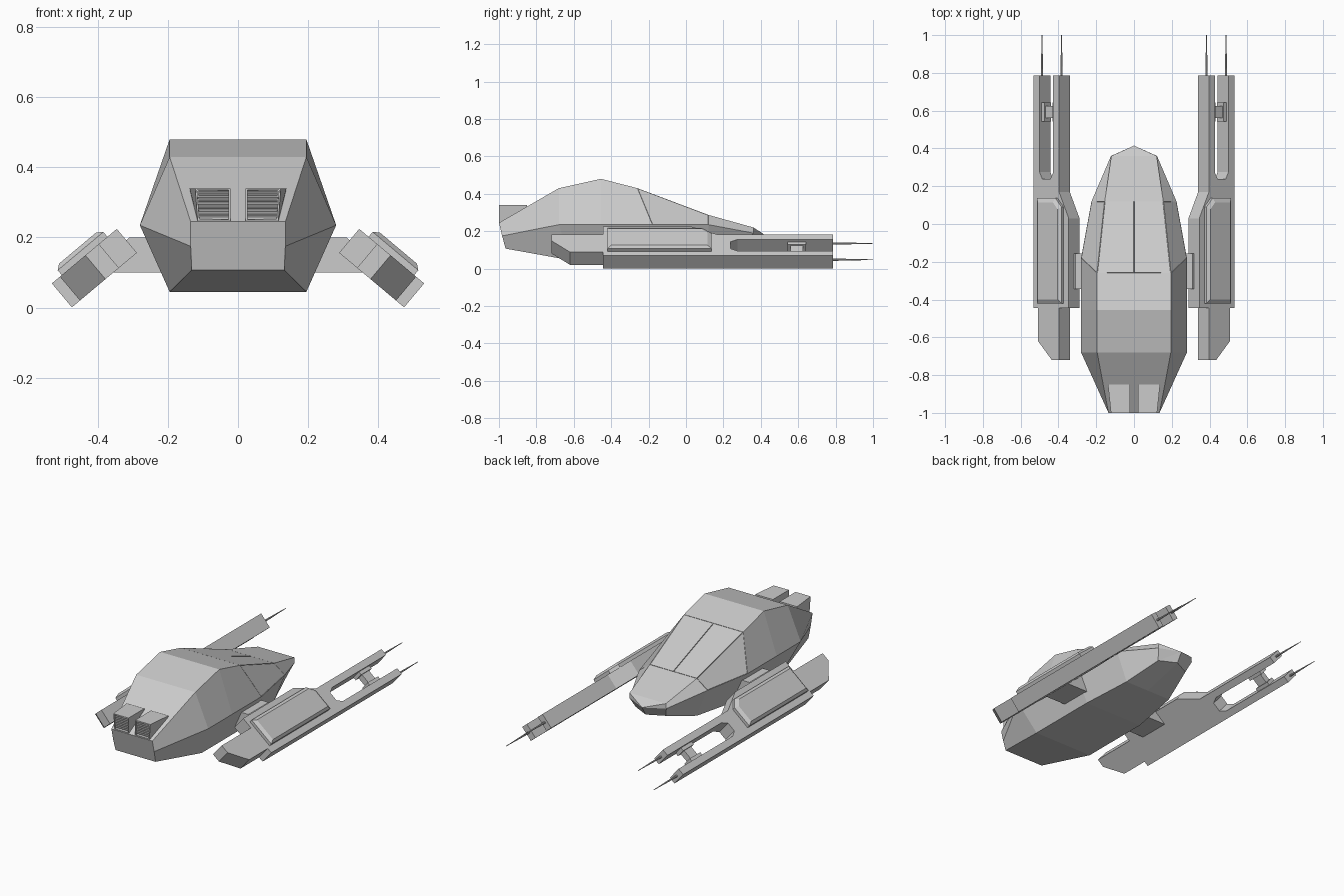
import bpy, bmesh, math
from mathutils import Vector

if "Cube" in bpy.data.objects:
    bpy.data.objects.remove(bpy.data.objects["Cube"])

CA, SA = math.cos(math.radians(40)), math.sin(math.radians(40))


def pod(u, y, n):
    """Tilted wing-pod coordinates: u outward along slab, n out of its upper face."""
    return Vector((0.531 + u * CA + n * SA, y, 0.069 - u * SA + n * CA))


def finish(bm, name):
    """Turn a right-hand half into a mirrored object."""
    bmesh.ops.recalc_face_normals(bm, faces=bm.faces)
    me = bpy.data.meshes.new(name)
    bm.to_mesh(me)
    bm.free()
    ob = bpy.data.objects.new(name, me)
    bpy.context.collection.objects.link(ob)
    m = ob.modifiers.new("mirror", 'MIRROR')
    m.use_axis[0] = True
    m.merge_threshold = 0.0005
    return ob


def loft(bm, rings):
    """Closed solid between vertex rings, capped at both ends."""
    vs = [[bm.verts.new(p) for p in r] for r in rings]
    n = len(vs[0])
    for a, b in zip(vs, vs[1:]):
        for i in range(n):
            bm.faces.new((a[i], a[(i + 1) % n], b[(i + 1) % n], b[i]))
    bm.faces.new(vs[0][::-1])
    bm.faces.new(vs[-1])


def pod_box(bm, u0, u1, y0, y1, n0, n1):
    pts = [(u0, y0), (u1, y0), (u1, y1), (u0, y1)]
    loft(bm, [[pod(u, y, n) for u, y in pts] for n in (n0, n1)])


# hull: half sections of (top, middle, bottom) corners, mirrored
sections = [
    [(.135, -1, .245), (.135, -.983, .175), (.132, -.965, .107)],
    [(.195, -.68, .43), (.28, -.68, .235), (.195, -.62, .045)],
    [(.195, -.455, .48), (.28, -.455, .235), (.195, -.455, .045)],
    [(.195, -.26, .43), (.28, -.18, .235), (.195, -.18, .045)],
    [(.155, .12, .287), (.225, .12, .235), (.155, .12, .065)],
    [(.12, .36, .22), (.122, .36, .19), (.10, .33, .13)],
]
bm = bmesh.new()
rows = []
for t, m, b in sections:
    cb = (0, b[1] + (.05 if b[1] > .3 else 0), b[2])
    rows.append([bm.verts.new(p) for p in ((0, t[1], t[2]), t, m, b, cb)])
canopy = []
for k, (a, b) in enumerate(zip(rows, rows[1:])):
    for i in range(4):
        f = bm.faces.new((a[i], a[i + 1], b[i + 1], b[i]))
        if k == 3 and i < 2:
            canopy.append(f)
bm.faces.new(rows[0])
tip = bm.verts.new((0, .415, .185))
for i in range(4):
    bm.faces.new((rows[-1][i], rows[-1][i + 1], tip))
bmesh.ops.recalc_face_normals(bm, faces=bm.faces)
# canopy panel grooves
bmesh.ops.inset_individual(bm, faces=canopy, thickness=.002, depth=-.006)
bmesh.ops.inset_individual(bm, faces=canopy, thickness=.001, depth=.006)
finish(bm, "hull")

# intake housings with recessed fronts
bm = bmesh.new()
loft(bm, [
    [(.022, -1, .247), (.115, -1, .247), (.122, -1, .34), (.022, -1, .34)],
    [(.022, -.85, .247), (.118, -.85, .247), (.138, -.85, .34), (.022, -.85, .34)],
])
bmesh.ops.recalc_face_normals(bm, faces=bm.faces)
front = min(bm.faces, key=lambda f: f.calc_center_median().y)
bmesh.ops.inset_individual(bm, faces=[front], thickness=.007)
bmesh.ops.inset_individual(bm, faces=[front], thickness=.0005, depth=-.03)
finish(bm, "intake_housing")

# intake slats
bm = bmesh.new()
for i in range(8):
    z = .259 + i * .0098
    loft(bm, [[(x, -.995, z), (x, -.975, z + .003), (x, -.975, z + .007), (x, -.995, z + .004)]
              for x in (.027, .112)])
finish(bm, "intake_slats")

# struts joining hull and wing pods
bm = bmesh.new()
prof = [(.18, .1), (.37, .1), (.34, .17), (.31, .2), (.18, .2)]
loft(bm, [[(x, y, z) for x, z in prof] for y in (-.345, -.155)])
finish(bm, "wing_strut")

# wing pod slab with forked front and narrower tail
T = -.089
outline = [
    (0, -.445), (0, .785), (-.04, .785), (-.04, .275), (-.06, .237), (-.115, .237),
    (-.135, .275), (-.135, .785), (-.175, .785), (-.175, .17), (-.242, .03),
    (-.242, -.445), (-.175, -.445), (-.175, -.72), (-.125, -.72), (-.03, -.62), (-.03, -.445),
]
bm = bmesh.new()
loft(bm, [[pod(u, y, n) for u, y in outline] for n in (T, 0)])
finish(bm, "wing_pod")

# raised armour panel with sloped rim
bm = bmesh.new()
base = [(-.037, -.42), (-.037, .137), (-.165, .137), (-.207, .09), (-.207, -.42)]
top = [(-.052, -.4), (-.052, .115), (-.158, .115), (-.19, .078), (-.19, -.4)]
loft(bm, [[pod(u, y, -.005) for u, y in base],
          [pod(u, y, .018) for u, y in base],
          [pod(u, y, .03) for u, y in top]])
finish(bm, "pod_panel")

# clamp bridging the fork
bm = bmesh.new()
pod_box(bm, -.14, -.035, .56, .625, -.062, -.027)
for u0, u1 in ((-.137, -.115), (-.06, -.038)):
    pod_box(bm, u0, u1, .543, .642, -.072, -.017)
finish(bm, "fork_clamp")

# needle barrels on the fork tips
bm = bmesh.new()
for u in (-.02, -.155):
    c = pod(u, 0, T / 2)
    rings = []
    for y, r in ((.78, .0065), (.9, .004), (1.0, .0015)):
        rings.append([(c.x + r * math.cos(a * math.pi / 4), y, c.z + r * math.sin(a * math.pi / 4))
                      for a in range(8)])
    loft(bm, rings)
finish(bm, "needle_barrel")
